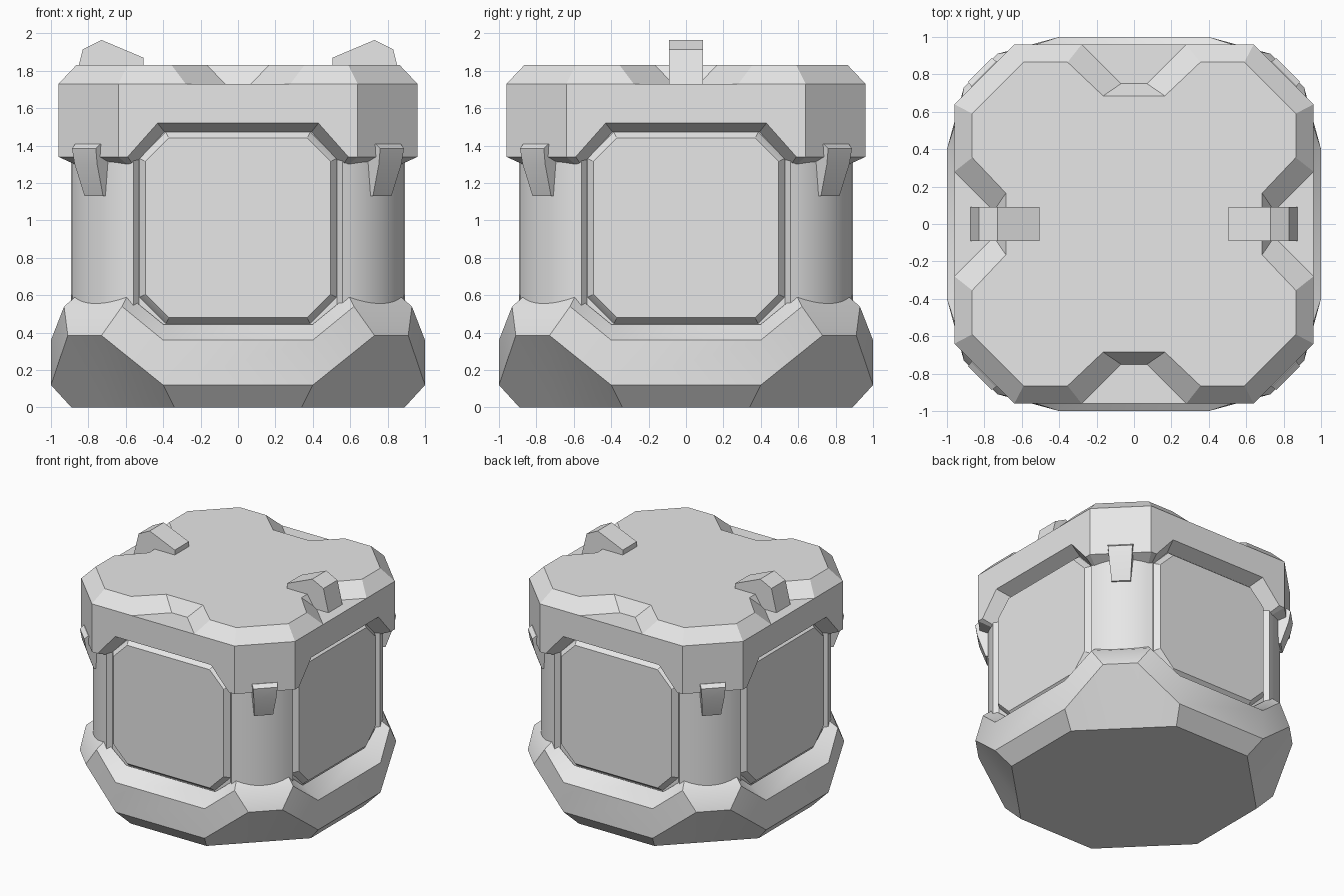
import bpy, bmesh, math
from mathutils import Matrix, Vector

old = bpy.data.objects.get("Cube")
if old:
    bpy.data.objects.remove(old, do_unlink=True)

grey = bpy.data.materials.new("light_grey")
grey.use_nodes = True
grey.diffuse_color = (0.8, 0.8, 0.8, 1)
grey.node_tree.nodes["Principled BSDF"].inputs["Base Color"].default_value = (0.8, 0.8, 0.8, 1)


def finish(name, bm, angle=30):
    bmesh.ops.remove_doubles(bm, verts=bm.verts, dist=0.0005)
    bmesh.ops.recalc_face_normals(bm, faces=bm.faces)
    mesh = bpy.data.meshes.new(name)
    bm.to_mesh(mesh)
    bm.free()
    mesh.materials.append(grey)
    ob = bpy.data.objects.new(name, mesh)
    bpy.context.collection.objects.link(ob)
    bpy.ops.object.select_all(action='DESELECT')
    ob.select_set(True)
    bpy.context.view_layer.objects.active = ob
    bpy.ops.object.shade_smooth_by_angle(angle=math.radians(angle))
    return ob


def four_sided(half):
    """Mirror half a side (centre to corner) and repeat it on all four sides."""
    side = [Vector((-x, -y, z)) for x, y, z in reversed(half)]
    side += [Vector((x, -y, z)) for x, y, z in half]
    return [Matrix.Rotation(k * math.pi / 2, 3, 'Z') @ p for k in range(4) for p in side]


def loft(bm, loops, cap_start=False, cap_end=False):
    rings = [[bm.verts.new(p) for p in loop] for loop in loops]
    n = len(rings[0])
    for low, high in zip(rings, rings[1:]):
        for i in range(n):
            j = (i + 1) % n
            bm.faces.new((low[i], low[j], high[j], high[i]))
    if cap_start:
        bm.faces.new(rings[0])
    if cap_end:
        bm.faces.new(rings[-1])


def tapered_block(name, profile, angle):
    """Radial side profile of (distance, height, half width), turned about z."""
    bm = bmesh.new()
    turn = Matrix.Rotation(angle, 3, 'Z')
    loft(bm, [[turn @ Vector((d, s * w, z)) for d, z, w in profile] for s in (-1, 1)],
         True, True)
    return finish(name, bm, 20)


# Base: eight-sided foot, raised at the corners
bm = bmesh.new()
loft(bm, [four_sided(h) for h in (
    [(.34, .89, 0), (.53, .70, 0)],
    [(.40, 1.0, .12), (.73, .91, .385)],
    [(.40, 1.0, .36), (.62, .93, .54)],
    [(.40, .86, .445), (.59, .86, .60)],
)], cap_start=True)
finish("base", bm)

# Body: rounded corner posts joined by recessed walls
radius = 0.50
mid = Vector((.7225, .7225))
half_chord = (Vector((.56, .885)) - mid).length
depth = math.sqrt(radius ** 2 - half_chord ** 2)
centre = mid - Vector((1, 1)).normalized() * depth
spread = math.asin(half_chord / radius)
arc = []
for i in range(6):
    a = math.pi / 4 + spread * (1 - i / 5.5)
    arc.append((centre.x + radius * math.cos(a), centre.y + radius * math.sin(a)))
bm = bmesh.new()
loft(bm, [four_sided([(x, y, z) for x, y in [(.53, .85)] + arc]) for z in (.4, 1.6)],
     True, True)
finish("body_posts", bm)


# Panels: bevelled plates with cut corners
def panel_outline(w, low, high, cut, y):
    right = [(w - cut, low), (w, low + cut), (w, high - cut), (w - cut, high)]
    points = right + [(-x, z) for x, z in reversed(right)]
    return [Vector((x, -y, z)) for x, z in points]


for k, side in enumerate(("front", "left", "back", "right")):
    bm = bmesh.new()
    loft(bm, [panel_outline(.53, .445, 1.475, .14, .84),
              panel_outline(.525, .45, 1.47, .14, .855),
              panel_outline(.495, .48, 1.44, .125, .893)], cap_end=True)
    bm.transform(Matrix.Rotation(k * math.pi / 2, 4, 'Z'))
    finish(side + "_panel", bm, 15)

# Lid: arched lower edge, chamfered rim and a notch in each side
rim = [(.28, .96, 1.73), (.50, .96, 1.73), (.64, .96, 1.73)]
bm = bmesh.new()
loft(bm, [four_sided(h) for h in (
    [(.07, .84, 1.47), (.39, .84, 1.47), (.555, .84, 1.29), (.58, .85, 1.29)],
    [(.07, .96, 1.52), (.43, .96, 1.52), (.59, .96, 1.34), (.64, .96, 1.34)],
    [(.07, .96, 1.73)] + rim,
    [(.07, .75, 1.73)] + rim,
    [(.165, .685, 1.83), (.355, .865, 1.83), (.50, .865, 1.83), (.59, .865, 1.83)],
)], cap_end=True)
finish("lid", bm, 15)

# Corner clips under the lid
clip = [(1.00, 1.41, .095), (1.135, 1.41, .095), (1.165, 1.385, .09),
        (1.15, 1.30, .085), (1.09, 1.13, .07), (1.00, 1.13, .07)]
for k, corner in enumerate(("back_left", "back_right", "front_right", "front_left")):
    tapered_block(corner + "_clip", clip, math.pi / 4 + k * math.pi / 2)

# Latches on top, reaching down into the side notches
latch = [(.505, 1.80, .09), (.505, 1.87, .09), (.73, 1.965, .09),
         (.83, 1.915, .09), (.875, 1.73, .09), (.70, 1.72, .09)]
for side, angle in (("left", 0), ("right", math.pi)):
    tapered_block(side + "_latch", latch, angle)
